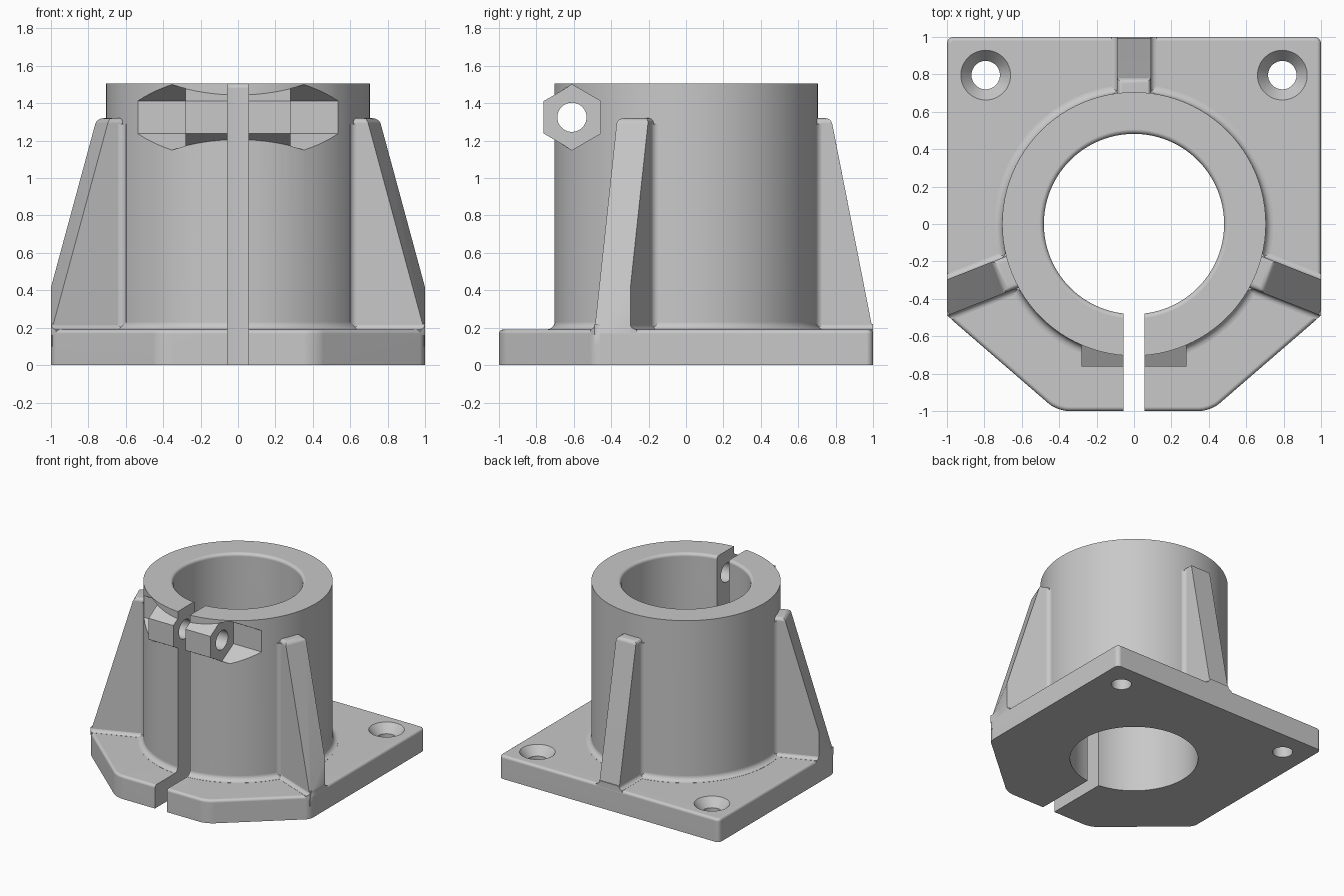
import bpy, bmesh
from math import radians, sin, cos, pi
from mathutils import Matrix, Vector

X, Y, Z = Vector((1, 0, 0)), Vector((0, 1, 0)), Vector((0, 0, 1))

cube = bpy.data.objects.get("Cube")
if cube:
    bpy.data.objects.remove(cube)

grey = bpy.data.materials.new("plain grey")
grey.use_nodes = True
grey.diffuse_color = (0.58, 0.58, 0.58, 1)
grey.node_tree.nodes["Principled BSDF"].inputs["Base Color"].default_value = grey.diffuse_color


def make(name, bm):
    bmesh.ops.recalc_face_normals(bm, faces=bm.faces)
    mesh = bpy.data.meshes.new(name)
    bm.to_mesh(mesh)
    bm.free()
    mesh.materials.append(grey)
    obj = bpy.data.objects.new(name, mesh)
    bpy.context.collection.objects.link(obj)
    return obj


def arc(cx, cy, r, start, end, n=6):
    angles = [radians(start + (end - start) * i / n) for i in range(n + 1)]
    return [(cx + r * cos(a), cy + r * sin(a)) for a in angles]


def frame(u, v, origin):
    m = Matrix((u, v, u.cross(v))).transposed().to_4x4()
    m.translation = origin
    return m


def prism(points, depth, m):
    """Extrude a flat profile along the third axis of the frame."""
    bm = bmesh.new()
    low, high = [[bm.verts.new(m @ Vector((p[0], p[1], d))) for p in points] for d in (0, depth)]
    bm.faces.new(low[::-1])
    bm.faces.new(high)
    for i in range(len(points)):
        bm.faces.new((low[i - 1], low[i], high[i], high[i - 1]))
    bmesh.ops.recalc_face_normals(bm, faces=bm.faces)
    return bm


def lathe(name, profile, centre=(0, 0, 0), steps=96):
    """Turn an (r, z) profile, starting and ending on the axis."""
    bm = bmesh.new()
    rings = [[bm.verts.new((r * cos(2 * pi * i / steps), r * sin(2 * pi * i / steps), z))
              for i in range(steps)] for r, z in profile[1:-1]]
    bm.faces.new(rings[0][::-1])
    bm.faces.new(rings[-1])
    for low, high in zip(rings, rings[1:]):
        for i in range(steps):
            bm.faces.new((low[i - 1], low[i], high[i], high[i - 1]))
    bmesh.ops.translate(bm, vec=centre, verts=bm.verts)
    return make(name, bm)


def cut(tool, *targets):
    tool.hide_render = True
    for target in targets:
        mod = target.modifiers.new("cut", "BOOLEAN")
        mod.operation, mod.solver, mod.object = "DIFFERENCE", "EXACT", tool
        bpy.context.view_layer.objects.active = target
        bpy.ops.object.modifier_apply(modifier=mod.name)
    bpy.data.objects.remove(tool)


# Base plate with clipped front corners and rounded top edges
half = [(1, 1), (1, -0.49), (0.41, -1)]
outline = half + [(-x, y) for x, y in reversed(half)]
bm = prism(outline, 0.19, Matrix())


def upright(low, high):
    return [e for e in bm.edges if abs((e.verts[0].co - e.verts[1].co).z) > 0.1
            and low < e.verts[0].co.y < high]


bmesh.ops.bevel(bm, geom=upright(-2, -0.9), offset=0.06, segments=5, profile=0.5, affect="EDGES")
bmesh.ops.bevel(bm, geom=upright(-0.6, 2), offset=0.035, segments=4, profile=0.5, affect="EDGES")
top = [e for e in bm.edges if min(v.co.z for v in e.verts) > 0.18]
bmesh.ops.bevel(bm, geom=top, offset=0.022, segments=4, profile=0.5, affect="EDGES")
base = make("base_plate", bm)

# Round collar with a filleted foot
collar = lathe("collar", [(0, 0.16), (0.745, 0.16)] + arc(0.745, 0.231, 0.04, 270, 180)
               + [(0.705, 1.505), (0, 1.505)])
parts = [base, collar]


def trim(bm):
    """Cut away whatever overhangs the plate outline."""
    for a, b in zip(outline, outline[1:] + outline[:1]):
        start, along = Vector((*a, 0)), Vector((b[0] - a[0], b[1] - a[1], 0)).normalized()
        outward = Vector((-along.y, along.x, 0))
        sliced = bmesh.ops.bisect_plane(bm, geom=bm.verts[:] + bm.edges[:] + bm.faces[:], dist=1e-5,
                                        plane_co=start - outward * 0.001, plane_no=outward, clear_outer=True)
        rim = [g for g in sliced["geom_cut"] if isinstance(g, bmesh.types.BMEdge)]
        if rim:
            bmesh.ops.holes_fill(bm, edges=rim, sides=0)
    return bm


# Three sloping ribs with fillets at the foot and at the collar
W = 0.09
for place, angle, reach in (("back", 90, 0.998), ("left", -21.5, 1.105), ("right", 201.5, 1.105)):
    a = radians(angle)
    out, side = Vector((cos(a), sin(a), 0)), Vector((-sin(a), cos(a), 0))
    bm = prism([(0.6, 0.1), (reach, 0.1), (reach, 0.19), (0.776, 1.32), (0.6, 1.32)],
               2 * W, frame(out, Z, side * W))
    ledge = [e for e in bm.edges if min(v.co.z for v in e.verts) > 1.3
             and ((e.verts[0].co + e.verts[1].co) / 2).xy.length > 0.65]
    bmesh.ops.bevel(bm, geom=ledge, offset=0.028, segments=4, profile=0.5, affect="EDGES")
    parts.append(make(place + "_rib", trim(bm)))

    foot = [(W + 0.029, 0.16)] + arc(W + 0.029, 0.221, 0.03, 270, 180)
    foot += [(-t, z) for t, z in reversed(foot)]
    bm = prism(foot, 0.55, frame(side, Z, out * 0.62))
    parts.append(make(place + "_rib_foot", trim(bm)))

    root = [(0.62, W + 0.039)] + arc(0.733, W + 0.039, 0.04, 180, 270)
    root += [(r, -t) for r, t in reversed(root)]
    parts.append(make(place + "_rib_root", prism(root, 1.13, frame(out, side, Z * 0.16))))

# Hexagonal clamp lug, then the matching pockets at both ends and the bolt hole
BOLT = Vector((0, -0.61, 1.325))


def along_x(name, radius, sides, start, end):
    ring = arc(0, 0, radius, 90, 450, sides)[:-1]
    return make(name, prism(ring, end - start, frame(Y, Z, BOLT + X * start)))


lug = along_x("clamp_lug", 0.174, 6, -0.281, 0.281)
parts.append(lug)
for start in (-0.88, 0.28):
    cut(along_x("bolt_pocket", 0.175, 6, start, start + 0.6), collar)
cut(along_x("bolt_hole", 0.078, 40, -0.6, 0.6), collar, lug)

# Bore with a rounded upper rim
bore = [(0, -0.1), (0.482, -0.1)] + arc(0.507, 1.48, 0.025, 180, 90, 4) + [(0.507, 1.7), (0, 1.7)]
cut(lathe("bore", bore), base, collar, lug)

# Countersunk screw holes
for x in (-0.793, 0.793):
    sink = [(0, -0.1), (0.076, -0.1), (0.076, 0.12), (0.133, 0.19), (0.133, 0.3), (0, 0.3)]
    cut(lathe("screw_hole", sink, (x, 0.796, 0), 48), base)

# Clamping slot through the front
slot = [(-0.055, -1.2), (0.055, -1.2), (0.055, -0.3), (-0.055, -0.3)]
cut(make("slot", prism(slot, 2, Matrix.Translation((0, 0, -0.2)))), base, collar, lug)

# Smooth shading with crisp edges
bpy.ops.object.select_all(action="DESELECT")
for part in parts:
    part.select_set(True)
bpy.context.view_layer.objects.active = base
bpy.ops.object.shade_smooth_by_angle(angle=radians(28))
for part in parts:
    part.modifiers.new("weighted_normals", "WEIGHTED_NORMAL").keep_sharp = True
